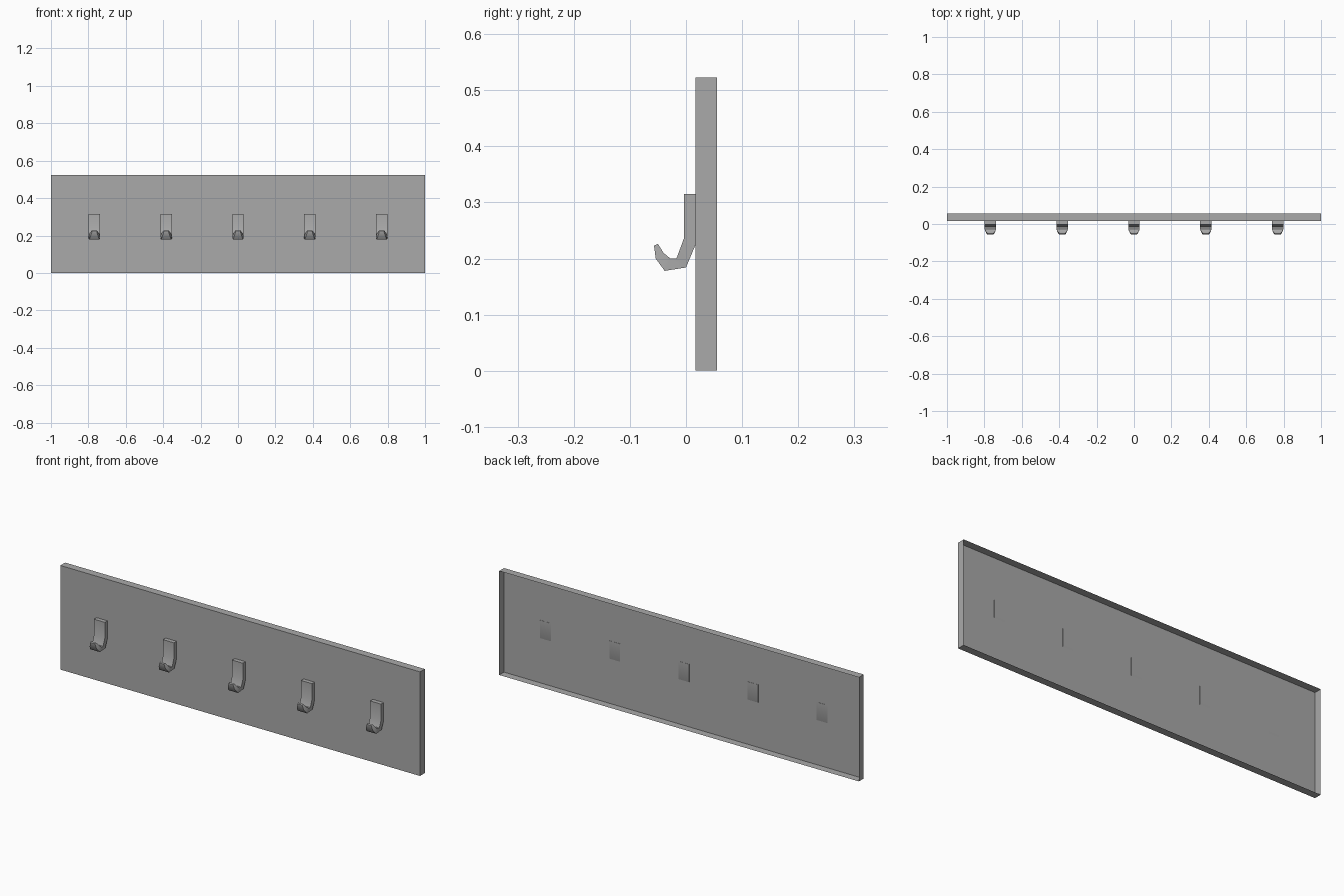
import bpy, bmesh, math
from mathutils import Matrix, Vector

if "Cube" in bpy.data.objects:
    bpy.data.objects.remove(bpy.data.objects["Cube"], do_unlink=True)

# One grey for everything
grey = bpy.data.materials.new("plain_grey")
grey.use_nodes = True
colour = (0.4, 0.4, 0.4, 1)
grey.diffuse_color = colour
grey.node_tree.nodes["Principled BSDF"].inputs["Base Color"].default_value = colour


def add_object(name, bm):
    mesh = bpy.data.meshes.new(name)
    bm.to_mesh(mesh)
    bm.free()
    mesh.materials.append(grey)
    obj = bpy.data.objects.new(name, mesh)
    bpy.context.collection.objects.link(obj)
    return obj


# Backboard: thin-walled tray, open at the back
FRONT, BACK, HEIGHT = 0.017, 0.055, 0.523
bm = bmesh.new()
bmesh.ops.create_cube(bm, size=1, matrix=Matrix.Translation((0, (FRONT + BACK) / 2, HEIGHT / 2))
                      @ Matrix.Diagonal((2, BACK - FRONT, HEIGHT, 1)))
bm.normal_update()
rear = [f for f in bm.faces if f.normal.y > 0.9]
bmesh.ops.delete(bm, geom=rear, context='FACES_ONLY')
add_object("backboard", bm)

# Hook sections, top to tip: outer y, z, half width; inner y, z, half width
SECTIONS = [
    ((0.018, 0.315, 0.03), (-0.004, 0.315, 0.03)),
    ((0.018, 0.227, 0.03), (-0.004, 0.235, 0.03)),
    ((0.0, 0.184, 0.03), (-0.017, 0.2, 0.03)),
    ((-0.038, 0.178, 0.027), (-0.028, 0.2, 0.03)),
    ((-0.054, 0.2, 0.019), (-0.04, 0.21, 0.025)),
    ((-0.057, 0.223, 0.012), (-0.05, 0.226, 0.015)),
]


def make_hook(name, x):
    bm = bmesh.new()
    rings = []
    for (oy, oz, ow), (iy, iz, iw) in SECTIONS:
        corners = [(-ow, oy, oz), (ow, oy, oz), (iw, iy, iz), (-iw, iy, iz)]
        rings.append([bm.verts.new(c) for c in corners])
    for a, b in zip(rings, rings[1:]):
        for i in range(4):
            j = (i + 1) % 4
            bm.faces.new((a[i], a[j], b[j], b[i]))
    bm.faces.new(rings[0])
    bm.faces.new(rings[-1])
    bmesh.ops.recalc_face_normals(bm, faces=bm.faces)
    hook = add_object(name, bm)
    hook.location = Vector((x, 0, 0))
    bpy.ops.object.select_all(action='DESELECT')
    hook.select_set(True)
    bpy.context.view_layer.objects.active = hook
    bpy.ops.object.shade_smooth_by_angle(angle=math.radians(30))


# Row of five evenly spaced hooks
for n in range(5):
    make_hook(f"hook_{n + 1}", (n - 2) * 0.384)
